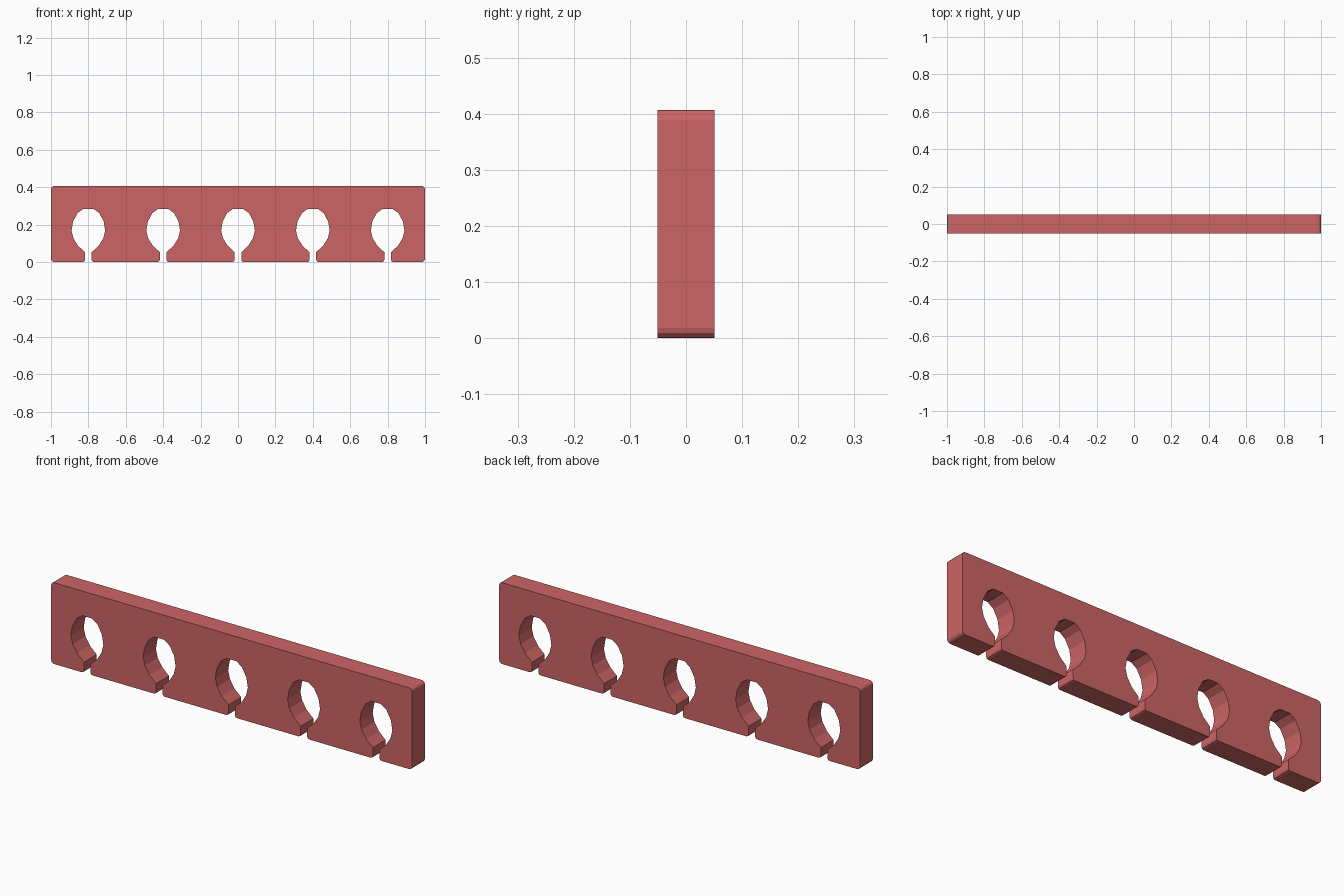
import bpy, bmesh, math

if "Cube" in bpy.data.objects:
    bpy.data.objects.remove(bpy.data.objects["Cube"])

W, H, D = 1.0, 0.407, 0.0508      # half length, height, half depth

red = bpy.data.materials.new("soft red")
red.diffuse_color = (0.61, 0.13, 0.13, 1)
red.use_nodes = True
red.node_tree.nodes["Principled BSDF"].inputs["Base Color"].default_value = red.diffuse_color


def corner(cx, cz, r, start, steps=3):
    """Quarter-circle corner, counter-clockwise."""
    return [(cx + r * math.cos(math.radians(start + 90 * i / steps)),
             cz + r * math.sin(math.radians(start + 90 * i / steps)))
            for i in range(steps + 1)]


# right half of one keyhole, from the slot mouth up to the top
half = [(0.030, 0.0), (0.022, 0.003), (0.018, 0.011), (0.018, 0.053),
        (0.055, 0.087), (0.080, 0.127), (0.090, 0.168), (0.082, 0.217),
        (0.058, 0.262), (0.027, 0.284)]
keyhole = [(-x, z) for x, z in half] + half[::-1]

# plate outline with the keyholes opening through the lower edge
r = 0.018
outline = corner(-W + r, r, r, 180)
for i in range(5):
    outline += [(-0.8 + 0.4 * i + x, z) for x, z in keyhole]
outline += corner(W - r, r, r, 270)
outline += corner(W - r, H - r, r, 0)
outline += corner(-W + r, H - r, r, 90)

bm = bmesh.new()
face = bm.faces.new([bm.verts.new((x, -D, z)) for x, z in outline])
ext = bmesh.ops.extrude_face_region(bm, geom=[face], use_keep_orig=True)
for v in ext["geom"]:
    if isinstance(v, bmesh.types.BMVert):
        v.co.y = D
bmesh.ops.recalc_face_normals(bm, faces=bm.faces[:])
bmesh.ops.triangulate(bm, faces=[f for f in bm.faces if len(f.verts) > 4])

mesh = bpy.data.meshes.new("keyhole_rack")
bm.to_mesh(mesh)
bm.free()
mesh.materials.append(red)
rack = bpy.data.objects.new("keyhole_rack", mesh)
bpy.context.collection.objects.link(rack)
